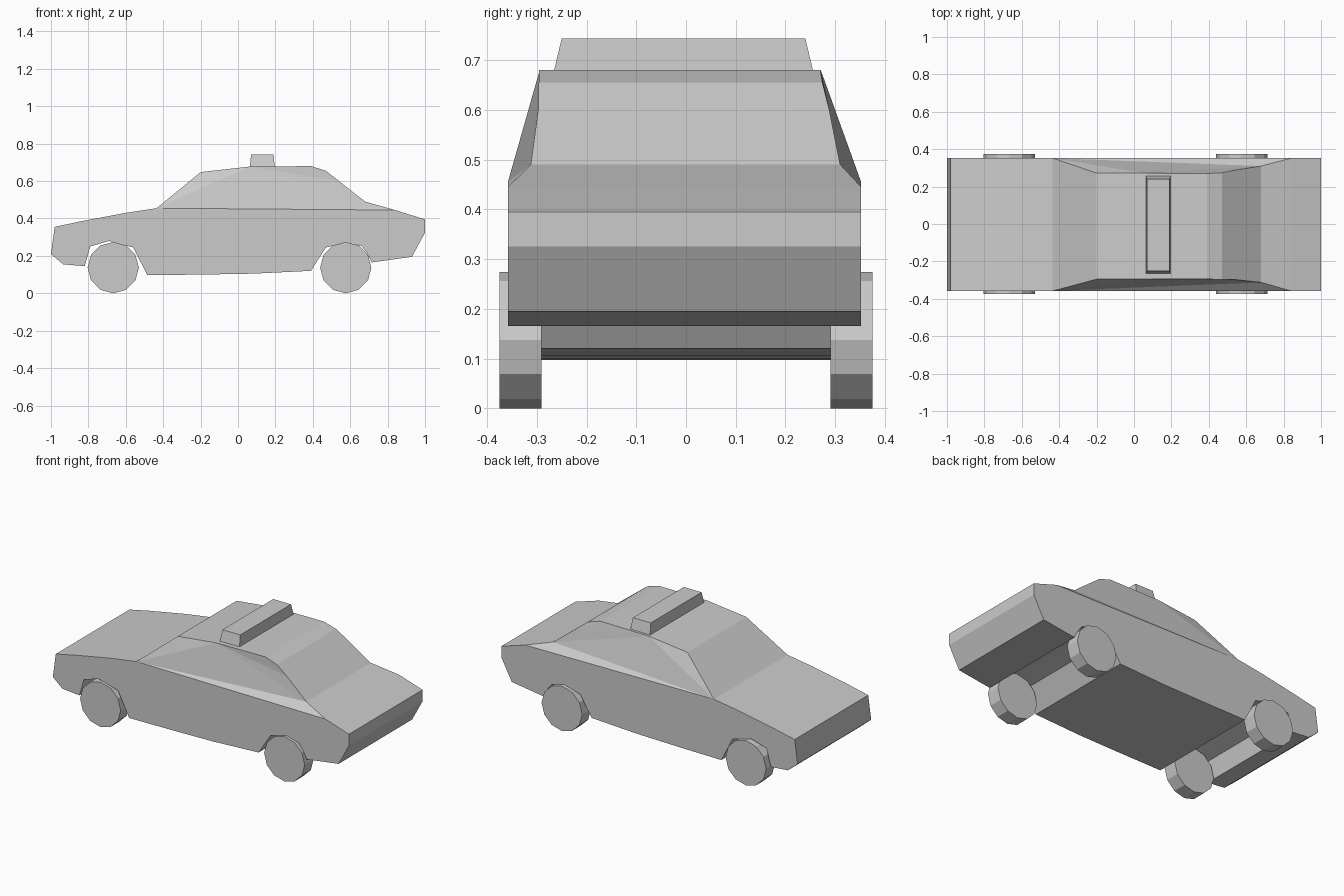
import bpy, bmesh, math
from mathutils import Matrix

cube = bpy.data.objects.get("Cube")
if cube:
    bpy.data.objects.remove(cube, do_unlink=True)

grey = bpy.data.materials.new("plain grey")
grey.use_nodes = True
grey.diffuse_color = (0.6, 0.6, 0.6, 1)
grey.node_tree.nodes["Principled BSDF"].inputs["Base Color"].default_value = (0.6, 0.6, 0.6, 1)


def finish(bm, name):
    bmesh.ops.recalc_face_normals(bm, faces=bm.faces)
    mesh = bpy.data.meshes.new(name)
    bm.to_mesh(mesh)
    bm.free()
    mesh.materials.append(grey)
    obj = bpy.data.objects.new(name, mesh)
    bpy.context.collection.objects.link(obj)
    return obj


# Body: side profile in two runs, the cabin run leaning inwards above the belt
RIGHT, LEFT = -0.358, 0.352
# x, z, y on the right side, y on the left side
cabin = [(-0.2, 0.648, -0.295, 0.272), (0.06, 0.677, -0.295, 0.272),
         (0.39, 0.68, -0.295, 0.27), (0.47, 0.655, -0.296, 0.274),
         (0.54, 0.6, -0.297, 0.288), (0.68, 0.49, -0.312, 0.31)]
# From the rear belt point, round the underside, to the front belt point
lower = [(0.84, 0.445), (1, 0.395), (1, 0.325), (0.93, 0.195), (0.715, 0.165),
         (0.69, 0.215), (0.66, 0.253), (0.58, 0.272), (0.47, 0.245),
         (0.39, 0.12), (0.08, 0.105), (-0.2, 0.1), (-0.485, 0.097),
         (-0.56, 0.245), (-0.69, 0.28), (-0.79, 0.25), (-0.82, 0.145),
         (-0.935, 0.155), (-1, 0.21), (-0.98, 0.355), (-0.84, 0.385),
         (-0.6, 0.43), (-0.435, 0.455)]
bm = bmesh.new()
rings = []
for side, wall in enumerate((RIGHT, LEFT)):
    top = [bm.verts.new((p[0], p[2 + side], p[1])) for p in cabin]
    base = [bm.verts.new((x, wall, z)) for x, z in lower]
    bm.faces.new(base)
    bm.faces.new([base[-1]] + top + [base[0]])
    rings.append(top + base)
a, b = rings
for i in range(len(a)):
    j = (i + 1) % len(a)
    bm.faces.new((a[i], a[j], b[j], b[i]))
bmesh.ops.recalc_face_normals(bm, faces=bm.faces)
bmesh.ops.triangulate(bm, faces=[f for f in bm.faces if len(f.verts) > 4])
finish(bm, "body")

# Roof light: a box with a tapered top
bm = bmesh.new()
bmesh.ops.create_cube(bm, size=1)
for v in bm.verts:
    upper = v.co.z > 0
    v.co.x = 0.13 + v.co.x * (0.12 if upper else 0.134)
    v.co.y = -0.005 + v.co.y * (0.49 if upper else 0.525)
    v.co.z = 0.743 if upper else 0.67
finish(bm, "roof_light")

# Wheels: twelve-sided discs resting on a corner
for end, x in (("front", -0.667), ("rear", 0.576)):
    for side, s in (("right", -1), ("left", 1)):
        bm = bmesh.new()
        bmesh.ops.create_cone(bm, cap_ends=True, segments=12, radius1=0.137,
                              radius2=0.137, depth=0.085,
                              matrix=Matrix.Translation((x, s * 0.3325, 0.137))
                              @ Matrix.Rotation(math.pi / 2, 4, "X"))
        finish(bm, f"{end}_{side}_wheel")
